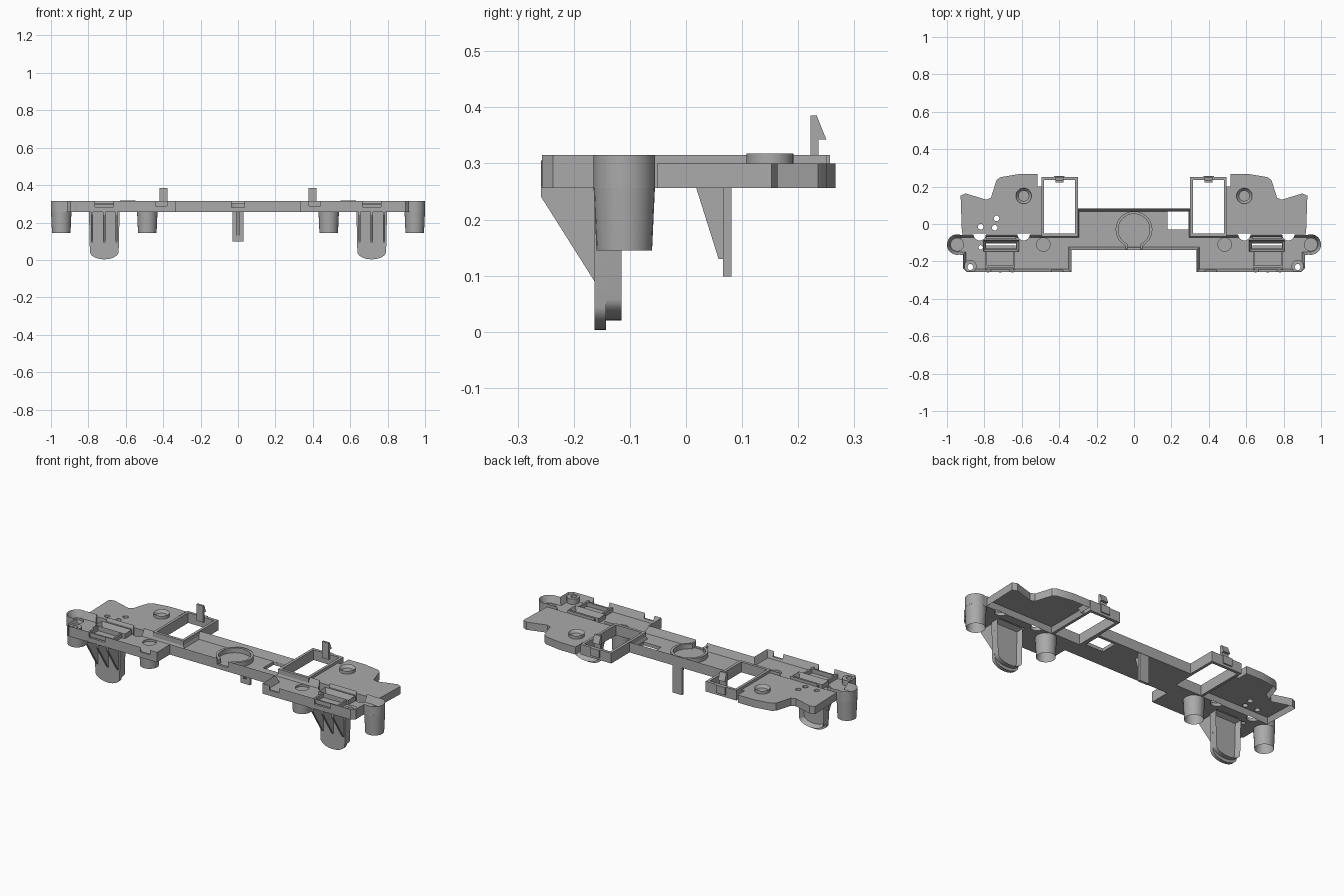
import bpy, bmesh
from math import cos, sin, radians

if "Cube" in bpy.data.objects:
    bpy.data.objects.remove(bpy.data.objects["Cube"])

grey = bpy.data.materials.new("mid_grey_plastic")
grey.use_nodes = True
COLOUR = (0.4, 0.4, 0.4, 1)
grey.diffuse_color = COLOUR
grey.node_tree.nodes["Principled BSDF"].inputs["Base Color"].default_value = COLOUR

TOP, BASE, FLOOR = 0.315, 0.256, 0.275


def arc(cx, cy, r, a0=0, a1=360, n=24, ry=None):
    ry = ry or r
    steps = n if a1 - a0 == 360 else n + 1
    angles = [radians(a0 + (a1 - a0) * i / n) for i in range(steps)]
    return [(cx + r * cos(a), cy + ry * sin(a)) for a in angles]


def rect(x0, x1, y0, y1):
    return [(x0, y0), (x1, y0), (x1, y1), (x0, y1)]


def mirrored(half):
    """Close a right-hand outline with its reflection."""
    return half + [(-x, y) for x, y in reversed(half)]


def prism(bm, pts, lo, hi, axis="z", wall=0, floor=None, open_low=False, taper=1):
    """Extrude a profile; with wall set, one cap is hollowed down to floor."""
    place = {"x": lambda a, b, c: (c, a, b),
             "y": lambda a, b, c: (a, c, b),
             "z": lambda a, b, c: (a, b, c)}[axis]
    k = "xyz".index(axis)
    mx = sum(p[0] for p in pts) / len(pts)
    my = sum(p[1] for p in pts) / len(pts)
    low = [bm.verts.new(place(mx + (a - mx) * taper, my + (b - my) * taper, lo))
           for a, b in pts]
    high = [bm.verts.new(place(a, b, hi)) for a, b in pts]
    bottom, top = bm.faces.new(low[::-1]), bm.faces.new(high)
    faces = [bottom, top]
    for i in range(len(pts)):
        j = (i + 1) % len(pts)
        faces.append(bm.faces.new((low[i], low[j], high[j], high[i])))
    bmesh.ops.recalc_face_normals(bm, faces=faces)
    if wall:
        cap = bottom if open_low else top
        bmesh.ops.inset_region(bm, faces=[cap], thickness=wall, use_even_offset=True)
        for v in cap.verts:
            v.co[k] = floor


def mesh_object(name, bm):
    mesh = bpy.data.meshes.new(name)
    bm.to_mesh(mesh)
    bm.free()
    ob = bpy.data.objects.new(name, mesh)
    bpy.context.collection.objects.link(ob)
    return ob


def part(name, solids, both=False, cuts=()):
    """Make an object from (points, low, high, options) solids and cut it."""
    bm = bmesh.new()
    for pts, lo, hi, opts in solids:
        prism(bm, pts, lo, hi, **opts)
    if both:
        copy = bmesh.ops.duplicate(bm, geom=bm.verts[:] + bm.edges[:] + bm.faces[:])["geom"]
        for v in (g for g in copy if isinstance(g, bmesh.types.BMVert)):
            v.co.x *= -1
        bmesh.ops.reverse_faces(bm, faces=[g for g in copy if isinstance(g, bmesh.types.BMFace)])
    ob = mesh_object(name, bm)
    ob.data.materials.append(grey)
    bpy.ops.object.select_all(action="DESELECT")
    bpy.context.view_layer.objects.active = ob
    ob.select_set(True)
    for pts, lo, hi in cuts:
        cbm = bmesh.new()
        prism(cbm, pts, lo, hi)
        cutter = mesh_object("cutter", cbm)
        cutter.hide_render = True
        mod = ob.modifiers.new("cut", "BOOLEAN")
        mod.operation, mod.solver, mod.object = "DIFFERENCE", "EXACT", cutter
        bpy.ops.object.modifier_apply(modifier=mod.name)
        bpy.data.objects.remove(cutter)
    bpy.ops.object.shade_smooth_by_angle(angle=radians(30))
    return ob


def both_sides(cuts):
    return cuts + [([(-x, y) for x, y in reversed(p)], lo, hi) for p, lo, hi in cuts]


# Main tray: floor with a raised rim, holes and rim notches
half = [(0.335, -0.14), (0.335, -0.257), (0.895, -0.257), (0.915, -0.237), (0.915, -0.165)]
half += arc(0.945, -0.11, 0.055, -100, 110, 16)
half += [(0.9, -0.055), (0.31, -0.055), (0.31, 0.083)]
slot = (rect(0.63, 0.79, -0.13, -0.103), 0.2, 0.4)
tray_cuts = [slot,
             (arc(0.825, -0.055, 0.033), 0.2, 0.4),
             (arc(0.59, -0.055, 0.033), 0.2, 0.4),
             (arc(0.875, -0.23, 0.016, n=16), 0.2, 0.4),
             (arc(0.485, -0.11, 0.036), 0.263, 0.3),
             (arc(0.945, -0.11, 0.034), 0.263, 0.3),
             (rect(0.665, 0.765, -0.27, -0.235), 0.283, 0.4),
             (rect(0.38, 0.44, -0.27, -0.235), 0.287, 0.4)]
tray_cuts = both_sides(tray_cuts) + [
    (rect(0.18, 0.292, -0.03, 0.066), 0.2, 0.4),
    (rect(-0.035, 0.035, -0.16, -0.118), 0.28, 0.4),
    (arc(-0.82, -0.125, 0.012, n=12), 0.2, 0.4)]
part("tray", [(mirrored(half), BASE, TOP, dict(wall=0.016, floor=FLOOR))], cuts=tray_cuts)

# Rear wings: thin plates with a skirt underneath
wing = [(0.495, -0.052), (0.92, -0.052), (0.927, 0.152), (0.9, 0.163), (0.79, 0.13),
        (0.765, 0.14), (0.735, 0.235), (0.715, 0.25), (0.62, 0.266), (0.515, 0.266),
        (0.515, 0.2), (0.495, 0.2)]
wing_holes = [(arc(x, y, 0.015, n=16), 0.2, 0.4)
              for x, y in ((-0.82, -0.015), (-0.735, 0.03), (-0.745, -0.02))]
part("rear_wings", [(wing, BASE, 0.3, dict(wall=0.012, floor=0.283, open_low=True))],
     both=True, cuts=wing_holes)
part("wing_bosses", [(arc(0.59, 0.15, 0.042), 0.29, 0.318, dict(wall=0.013, floor=0.302))],
     both=True)

# Open rectangular frames behind the bar
part("window_frames", [(rect(0.3, 0.495, -0.066, 0.25), BASE, TOP, {})], both=True,
     cuts=both_sides([(rect(0.316, 0.48, -0.05, 0.234), 0.2, 0.4)]))

# Snap clips on the frames
hook = [(0.222, 0.29), (0.236, 0.29), (0.236, 0.343), (0.25, 0.343), (0.233, 0.385), (0.222, 0.385)]
part("snap_clips", [(hook, 0.378, 0.42, dict(axis="x")),
                    (rect(0.372, 0.428, 0.24, 0.257), 0.27, TOP, {})], both=True)

# Screw posts, hollow from below
hollow = dict(wall=0.012, floor=0.25, open_low=True, taper=0.9)
part("outer_posts", [(arc(0.945, -0.11, 0.055), 0.145, 0.264, hollow)], both=True)
part("inner_posts", [(arc(0.485, -0.11, 0.055), 0.145, 0.264, hollow)], both=True)

# Rounded legs, hollow at the back, with three sloping fins in front
leg = [(0.797, 0.26), (0.633, 0.26)] + arc(0.715, 0.058, 0.077, 180, 360, 16, 0.038)
tip = [(0.797, 0.26), (0.633, 0.26)] + arc(0.715, 0.045, 0.077, 180, 360, 16, 0.042)
part("legs", [(leg, -0.16, -0.115, dict(axis="y", wall=0.014, floor=-0.145)),
              (tip, -0.163, -0.143, dict(axis="y"))], both=True)
fin = [(-0.258, 0.26), (-0.258, 0.24), (-0.16, 0.085), (-0.15, 0.26)]
part("leg_fins", [(fin, x - 0.006, x + 0.006, dict(axis="x")) for x in (0.65, 0.715, 0.78)],
     both=True)

# Socket walls and ribs around the tray slots
part("slot_sockets", [(rect(0.615, 0.805, -0.147, -0.086), 0.262, 0.303,
                       dict(wall=0.012, floor=FLOOR))], both=True, cuts=both_sides([slot]))
ribs = [rect(0.635, 0.645, -0.245, -0.147), rect(0.785, 0.795, -0.245, -0.147),
        rect(0.635, 0.795, -0.232, -0.222), rect(0.63, 0.79, -0.08, -0.068)]
part("slot_ribs", [(r, 0.262, 0.298, {}) for r in ribs], both=True)

# Corner collars around the small through holes
part("corner_collars", [(arc(0.875, -0.225, 0.033), 0.26, 0.305, {})], both=True,
     cuts=both_sides([(arc(0.875, -0.23, 0.016, n=16), 0.2, 0.4)]))

# Central open ring with a short channel to the front
ring = arc(0, -0.03, 0.098, -65, 245, 40) + arc(0, -0.03, 0.084, -65, 245, 40)[::-1]
part("centre_ring", [(ring, 0.262, 0.302, {})])
part("centre_channel", [(rect(0.034, 0.046, -0.138, -0.106), 0.262, 0.302, {})], both=True)

# Central rear support post with a tapering web
web = [(0.017, 0.26), (0.058, 0.13), (0.07, 0.13), (0.07, 0.26)]
part("rear_post", [(rect(-0.03, 0.03, 0.066, 0.081), 0.098, 0.27, {}),
                   (web, -0.007, 0.007, dict(axis="x"))])
